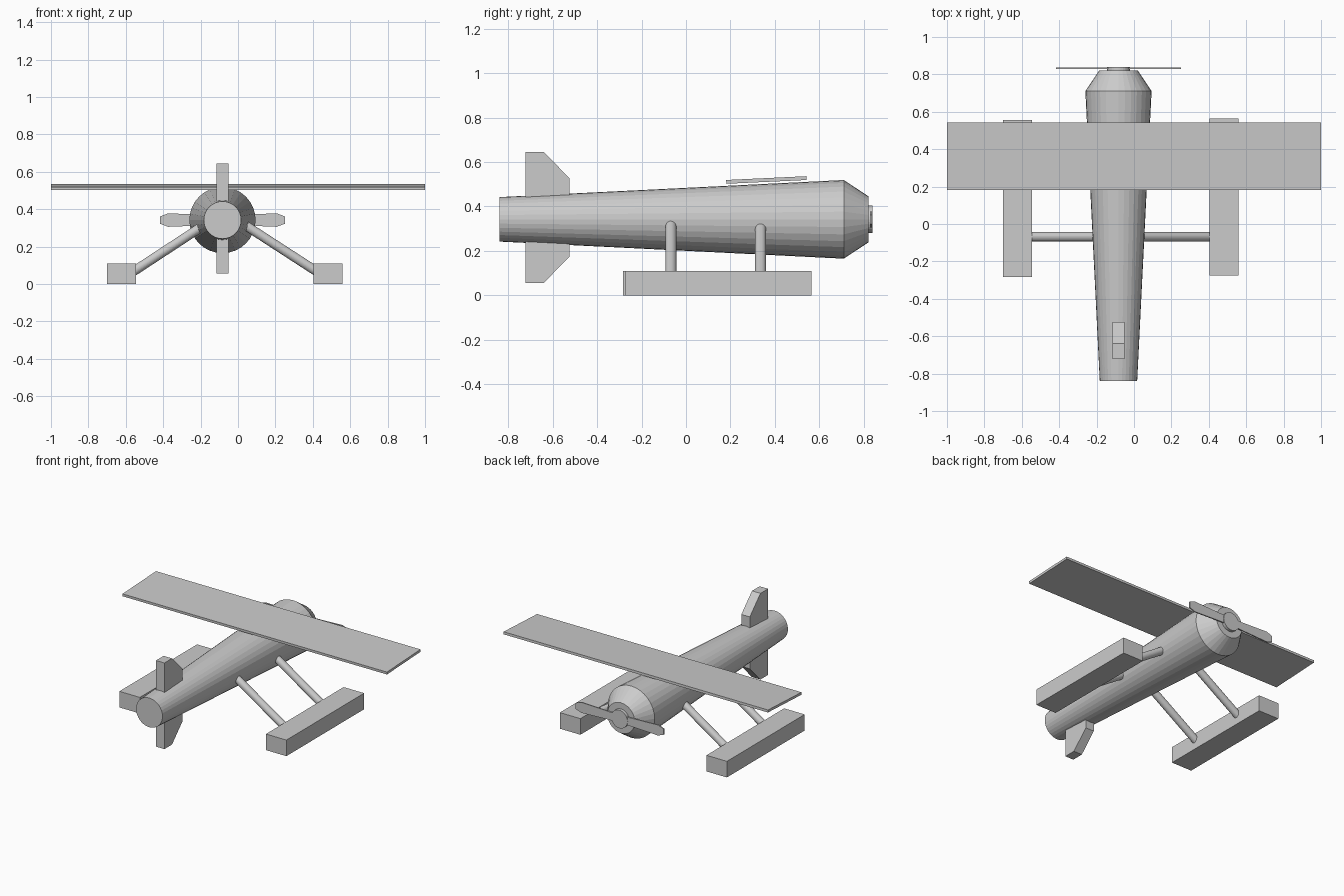
import bpy, bmesh, math
from mathutils import Vector, Matrix

if "Cube" in bpy.data.objects:
    bpy.data.objects.remove(bpy.data.objects["Cube"])

CX, CZ = -0.083, 0.342   # fuselage axis
SIDES = 32


def finish(name, bm):
    bmesh.ops.recalc_face_normals(bm, faces=bm.faces)
    me = bpy.data.meshes.new(name)
    bm.to_mesh(me)
    bm.free()
    ob = bpy.data.objects.new(name, me)
    bpy.context.collection.objects.link(ob)
    return ob


def box(name, centre, size, pitch=0.0):
    bm = bmesh.new()
    m = Matrix.Translation(centre) @ Matrix.Rotation(pitch, 4, 'X') @ Matrix.Diagonal((*size, 1))
    bmesh.ops.create_cube(bm, size=1, matrix=m)
    return finish(name, bm)


def lathe_y(name, stations):
    """Closed body of circular rings (y, radius) around the fuselage axis."""
    bm = bmesh.new()
    rings = []
    for y, r in stations:
        angles = [2 * math.pi * i / SIDES for i in range(SIDES)]
        rings.append([bm.verts.new((CX + r * math.sin(a), y, CZ + r * math.cos(a))) for a in angles])
    for a, b in zip(rings, rings[1:]):
        for i in range(SIDES):
            j = (i + 1) % SIDES
            bm.faces.new((a[i], a[j], b[j], b[i]))
    bm.faces.new(rings[0])
    bm.faces.new(rings[-1])
    return finish(name, bm)


def plate(name, points, offset):
    """Flat outline extruded along the offset vector."""
    bm = bmesh.new()
    face = bm.faces.new([bm.verts.new(p) for p in points])
    ext = bmesh.ops.extrude_face_region(bm, geom=[face], use_keep_orig=True)
    moved = [v for v in ext['geom'] if isinstance(v, bmesh.types.BMVert)]
    bmesh.ops.translate(bm, verts=moved, vec=offset)
    return finish(name, bm)


def rod(name, p, q, r):
    p, q = Vector(p), Vector(q)
    bm = bmesh.new()
    m = Matrix.Translation((p + q) / 2) @ (q - p).to_track_quat('Z', 'Y').to_matrix().to_4x4()
    bmesh.ops.create_cone(bm, cap_ends=True, segments=SIDES, radius1=r, radius2=r,
                          depth=(q - p).length, matrix=m)
    return finish(name, bm)


# Fuselage with tapered nose, and propeller hub
lathe_y("fuselage", [(-0.84, 0.1), (0.71, 0.177), (0.82, 0.104)])
lathe_y("propeller_hub", [(0.81, 0.062), (0.84, 0.062)])

# Propeller: paddle blades, widest near the tips
half = [(-0.333, 0.02), (-0.29, 0.036), (-0.06, 0.027), (0.06, 0.027), (0.29, 0.036), (0.333, 0.02)]
outline = [(CX + x, 0.828, CZ + h) for x, h in half] + [(CX + x, 0.828, CZ - h) for x, h in reversed(half)]
plate("propeller_blades", outline, (0, 0.008, 0))

# Wing, slightly pitched
box("wing", (0, 0.362, 0.519), (2, 0.362, 0.017), math.radians(2.7))

# Tail fin passing through the fuselage
fin = [(-0.722, 0.645), (-0.64, 0.645), (-0.525, 0.528), (-0.525, 0.173), (-0.64, 0.056), (-0.722, 0.056)]
plate("tail_fin", [(CX - 0.032, y, z) for y, z in fin], (0.064, 0, 0))

# Floats and their struts
for side, x, y, inner, root in (("left", -0.622, 0.137, (-0.57, 0.06), (-0.19, 0.309)),
                                ("right", 0.481, 0.145, (0.43, 0.061), (0.03, 0.32))):
    box(side + "_float", (x, y, 0.055), (0.155, 0.84, 0.11))
    for end, sy in (("tail", -0.068), ("nose", 0.336)):
        rod(f"{side}_{end}_strut", (inner[0], sy, inner[1]), (root[0], sy, root[1]), 0.025)
